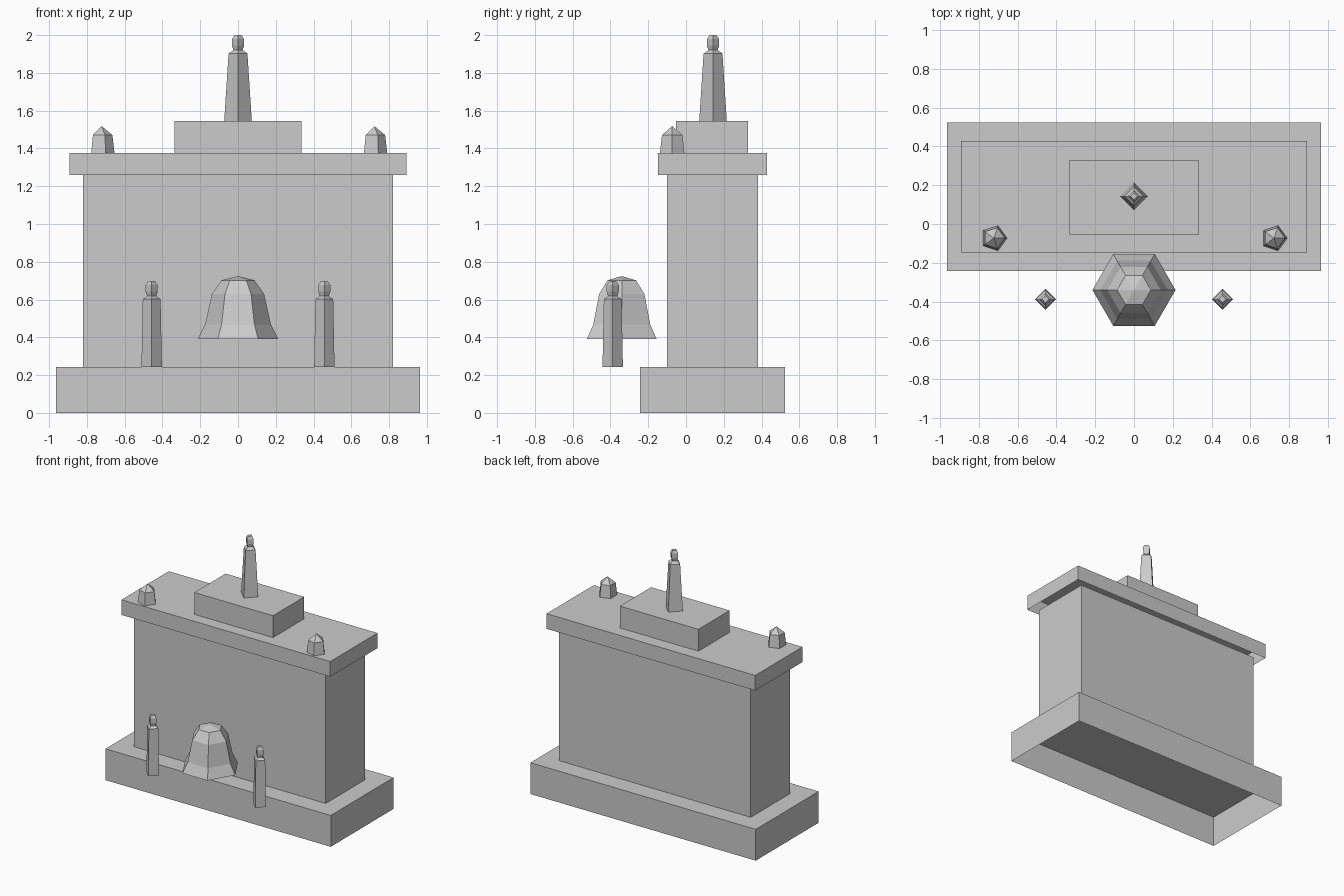
import bpy, bmesh, math
from mathutils import Matrix

if "Cube" in bpy.data.objects:
    bpy.data.objects.remove(bpy.data.objects["Cube"], do_unlink=True)

stone = bpy.data.materials.new("grey stone")
stone.use_nodes = True
GREY = (0.6, 0.6, 0.6, 1)
stone.diffuse_color = GREY
stone.node_tree.nodes["Principled BSDF"].inputs["Base Color"].default_value = GREY


def finish(name, bm, location=(0, 0, 0)):
    mesh = bpy.data.meshes.new(name)
    bm.to_mesh(mesh)
    bm.free()
    mesh.materials.append(stone)
    obj = bpy.data.objects.new(name, mesh)
    obj.location = location
    bpy.context.collection.objects.link(obj)
    return obj


def block(name, half_x, y, z):
    """Box with an open underside."""
    bm = bmesh.new()
    bmesh.ops.create_cube(bm, size=1)
    bmesh.ops.delete(bm, geom=[f for f in bm.faces if f.normal.z < -0.5],
                     context='FACES')
    bmesh.ops.scale(bm, verts=bm.verts, vec=(2 * half_x, y[1] - y[0], z[1] - z[0]))
    finish(name, bm, (0, sum(y) / 2, sum(z) / 2))


def turned(name, profile, sides, location):
    """Faceted turned shape from (radius, height) rings, open underside."""
    bm = bmesh.new()
    rings = []
    for r, h in profile:
        if r == 0:
            rings.append([bm.verts.new((0, 0, h))] * sides)
        else:
            angles = [math.tau * i / sides for i in range(sides)]
            rings.append([bm.verts.new((r * math.cos(a), r * math.sin(a), h))
                          for a in angles])
    for low, high in zip(rings, rings[1:]):
        for i in range(sides):
            j = (i + 1) % sides
            corners = dict.fromkeys((low[i], low[j], high[j], high[i]))
            bm.faces.new(list(corners))
    if profile[-1][0] > 0:
        bm.faces.new(rings[-1])
    finish(name, bm, location)


# Stacked masonry
block("base", 0.963, (-0.243, 0.524), (0, 0.242))
block("wall", 0.82, (-0.1, 0.381), (0.242, 1.259))
block("cornice", 0.892, (-0.148, 0.429), (1.259, 1.376))
block("pedestal", 0.336, (-0.053, 0.328), (1.376, 1.545))

# Octagonal plaque on the front wall
bm = bmesh.new()
bmesh.ops.create_circle(bm, cap_ends=True, segments=8, radius=0.18,
                        matrix=Matrix.Rotation(math.pi / 2, 4, 'X'))
finish("round_plaque", bm, (0, -0.104, 1.015))

# Bell hanging in front
bell = [(0.214, 0), (0.174, 0.078), (0.138, 0.24), (0.087, 0.312), (0, 0.334)]
turned("bell", bell, 6, (0, -0.34, 0.39))

# Statues share a head, differ in robe width
head = [(0.024, 0.376), (0.032, 0.4), (0.032, 0.435), (0.018, 0.455)]
turned("top_statue", [(0.073, 0), (0.05, 0.357)] + head, 4, (0, 0.143, 1.545))

# Paired front statues and roof finials
for side, s in (("left", 1), ("right", -1)):
    turned(side + "_statue", [(0.054, 0), (0.047, 0.36)] + head, 4,
           (s * 0.457, -0.388, 0.242))
    turned(side + "_finial", [(0.068, 0), (0.057, 0.095), (0, 0.142)], 5,
           (s * 0.722, -0.073, 1.376))
